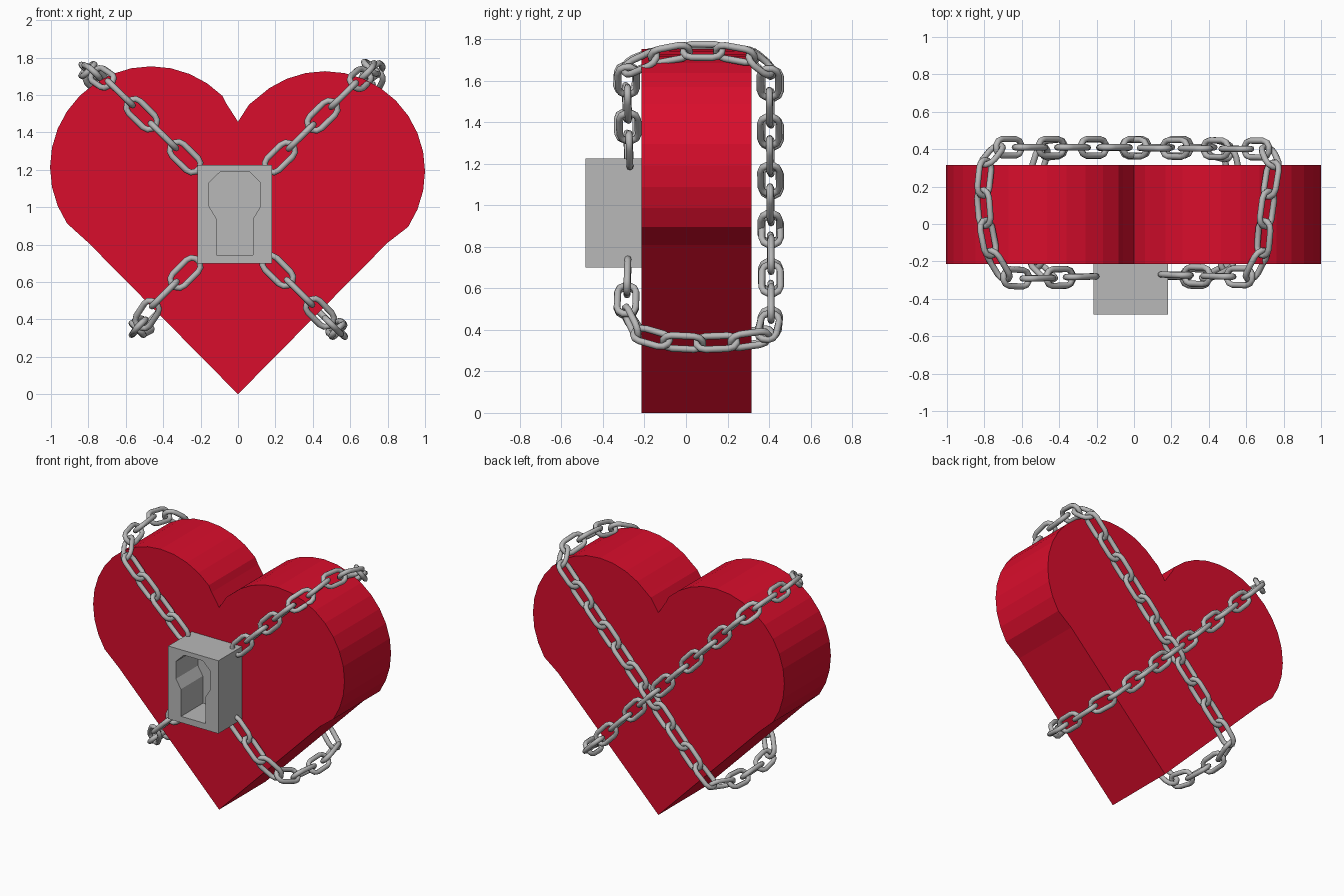
import bpy, bmesh
from math import sin, cos, pi, radians
from mathutils import Vector

if "Cube" in bpy.data.objects:
    bpy.data.objects.remove(bpy.data.objects["Cube"])


def material(name, rgb):
    m = bpy.data.materials.new(name)
    m.diffuse_color = (*rgb, 1)
    m.use_nodes = True
    m.node_tree.nodes["Principled BSDF"].inputs["Base Color"].default_value = m.diffuse_color
    return m


RED = material("heart red", (0.69, 0.004, 0.025))
GREY = material("steel grey", (0.48, 0.48, 0.48))


def finish(bm, name, mat, smooth=False):
    bmesh.ops.recalc_face_normals(bm, faces=bm.faces)
    me = bpy.data.meshes.new(name)
    bm.to_mesh(me)
    bm.free()
    me.materials.append(mat)
    for p in me.polygons:
        p.use_smooth = smooth
    ob = bpy.data.objects.new(name, me)
    bpy.context.collection.objects.link(ob)
    return ob


def prism(name, outline, y0, y1, mat):
    """Extrude an x-z outline from y0 to y1."""
    bm = bmesh.new()
    f = bm.faces.new([bm.verts.new((x, y0, z)) for x, z in outline])
    ext = bmesh.ops.extrude_face_region(bm, geom=[f])
    vs = [v for v in ext["geom"] if isinstance(v, bmesh.types.BMVert)]
    bmesh.ops.translate(bm, verts=vs, vec=(0, y1 - y0, 0))
    return finish(bm, name, mat)


# Heart: straight lower sides, faceted lobes, left lobe slightly taller
def lobe(side, cz, r):
    pts = [(side * 0.80, 0.81)]
    for i in range(-3, 13):
        a = radians(i * 11.25)
        pts.append((side * (0.465 + r * cos(a)), cz + r * sin(a)))
    pts.append((side * 0.06, 1.55))
    return pts


outline = [(0, 0)] + lobe(1, 1.192, 0.535) + [(0, 1.457)] + lobe(-1, 1.213, 0.54)[::-1]
prism("heart", outline, -0.215, 0.315, RED)

# Lock body with a deep keyhole recess
lock = prism("lock_body", [(-0.217, 0.70), (0.183, 0.70), (0.183, 1.225), (-0.217, 1.225)],
             -0.485, -0.215, GREY)
half = [(0.097, 0.745), (0.099, 0.94), (0.138, 1.005), (0.138, 1.13), (0.075, 1.192)]
hole = [(x - 0.017, z) for x, z in half] + [(-x - 0.017, z) for x, z in half[::-1]]
cutter = prism("keyhole_cutter", hole, -0.55, -0.235, GREY)
cutter.hide_render = True
mod = lock.modifiers.new("keyhole", "BOOLEAN")
mod.object = cutter
mod.operation = "DIFFERENCE"
mod.solver = "EXACT"
bpy.context.view_layer.objects.active = lock
bpy.ops.object.modifier_apply(modifier=mod.name)
bpy.data.objects.remove(cutter)


# Chains: stadium links strung along a path, every other one turned a quarter
def add_link(bm, a, b, binormal, turned, wire=0.0165, width=0.122, sides=8, seg=5):
    t = (b - a).normalized()
    w = (binormal - t * binormal.dot(t)).normalized()
    if turned:
        w = t.cross(w)
    n = t.cross(w)
    mid = (a + b) / 2
    r = width / 2 - wire                        # bend radius of the wire centre
    straight = (b - a).length / 2 + wire - r    # half length of the straight part
    rings = []
    for end in (1, -1):
        for i in range(seg + 1):
            ang = -pi / 2 + pi * i / seg + (0 if end == 1 else pi)
            out = t * cos(ang) + w * sin(ang)
            c = mid + t * (end * straight) + out * r
            rings.append([bm.verts.new(c + out * (wire * cos(2 * pi * k / sides))
                                       + n * (wire * sin(2 * pi * k / sides)))
                          for k in range(sides)])
    for i, ring in enumerate(rings):
        nxt = rings[(i + 1) % len(rings)]
        for k in range(sides):
            j = (k + 1) % sides
            bm.faces.new((ring[k], ring[j], nxt[j], nxt[k]))


def chain(name, path, binormal, pitch=0.165):
    pts = [Vector(p) for p in path]
    lens = [(q - p).length for p, q in zip(pts, pts[1:])]
    total = sum(lens)
    n = 2 * round((total / pitch - 1) / 2) + 1  # odd, so both ends lie flat

    def at(s):
        for p, q, l in zip(pts, pts[1:], lens):
            if s <= l:
                return p.lerp(q, s / l)
            s -= l
        return pts[-1]

    joints = [at(total * i / n) for i in range(n + 1)]
    bm = bmesh.new()
    for i in range(n):
        add_link(bm, joints[i], joints[i + 1], Vector(binormal), i % 2 == 1)
    finish(bm, name, GREY, True)


chain("chain_upper_left", [
    (-0.225, -0.28, 1.21), (-0.68, -0.295, 1.66), (-0.76, -0.18, 1.715),
    (-0.805, 0.05, 1.735), (-0.81, 0.20, 1.735), (-0.78, 0.41, 1.70),
    (0.50, 0.41, 0.37), (0.54, 0.30, 0.345), (0.54, 0.04, 0.335),
    (0.52, -0.20, 0.35), (0.44, -0.29, 0.435), (0.155, -0.28, 0.717)], (1, 0, 1))
chain("chain_upper_right", [
    (0.167, -0.27, 1.21), (0.62, -0.285, 1.655), (0.685, -0.18, 1.71),
    (0.70, 0.0, 1.745), (0.72, 0.15, 1.745), (0.76, 0.40, 1.70),
    (-0.48, 0.41, 0.38), (-0.53, 0.30, 0.355), (-0.54, 0.04, 0.345),
    (-0.53, -0.20, 0.355), (-0.49, -0.29, 0.44), (-0.225, -0.28, 0.705)], (-1, 0, 1))
